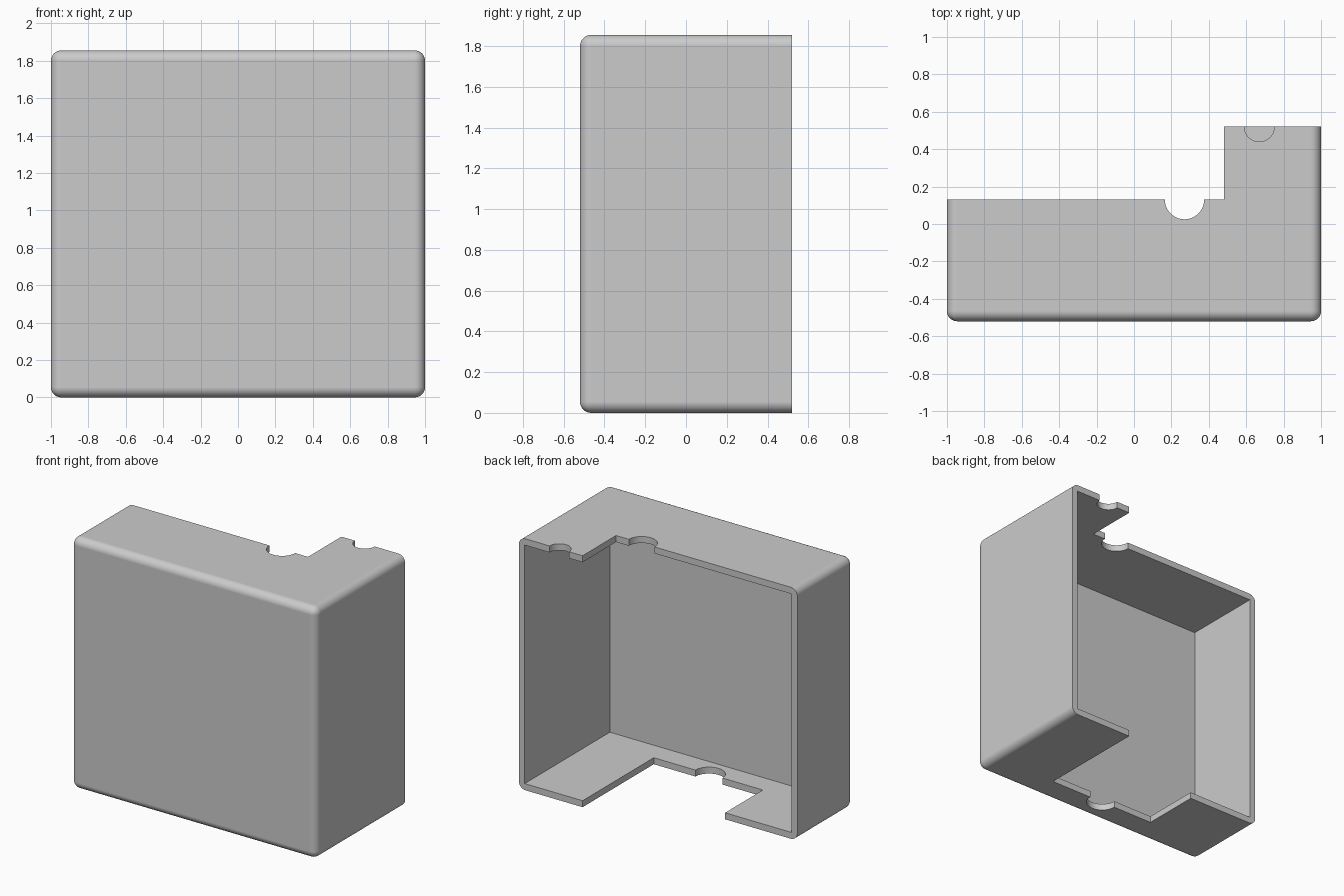
import bpy
import bmesh
from mathutils import Matrix, Vector

if "Cube" in bpy.data.objects:
    bpy.data.objects.remove(bpy.data.objects["Cube"], do_unlink=True)

# Overall sizes
HALF_W, HALF_D, HEIGHT = 1.0, 0.52, 1.855
WALL, ROUND = 0.048, 0.055
SIDE_END = 0.13      # back edge of the short side
TAB_X = 0.48         # inner edge of the long side's flanges
FLOOR_END = -0.31    # back edge of the floor opening

grey = bpy.data.materials.new("plain grey")
grey.use_nodes = True
grey.diffuse_color = (0.6, 0.6, 0.6, 1)
grey.node_tree.nodes["Principled BSDF"].inputs["Base Color"].default_value = (0.6, 0.6, 0.6, 1)


def make_object(name, bm):
    mesh = bpy.data.meshes.new(name)
    bm.to_mesh(mesh)
    bm.free()
    mesh.materials.append(grey)
    obj = bpy.data.objects.new(name, mesh)
    bpy.context.collection.objects.link(obj)
    return obj


def box_mesh(low, high):
    low, high = Vector(low), Vector(high)
    bm = bmesh.new()
    place = Matrix.Translation((low + high) / 2) @ Matrix.Diagonal((*(high - low), 1))
    bmesh.ops.create_cube(bm, size=1, matrix=place)
    return bm


def box_cutter(name, low, high):
    return make_object(name, box_mesh(low, high))


def notch_cutter(name, x, y, z, radius):
    bm = bmesh.new()
    bmesh.ops.create_cone(bm, cap_ends=True, segments=48, radius1=radius, radius2=radius,
                          depth=0.3, matrix=Matrix.Translation((x, y, z)))
    return make_object(name, bm)


# Cover block, rounded everywhere except around its back face
bm = box_mesh((-HALF_W, -HALF_D, 0), (HALF_W, HALF_D, HEIGHT))
edges = [e for e in bm.edges if any(v.co.y < 0 for v in e.verts)]
bmesh.ops.bevel(bm, geom=edges, offset=ROUND, segments=8, profile=0.5, affect='EDGES')
cover = make_object("cover_shell", bm)

# Cavity, cutaways and round cable notches
cutters = [
    box_cutter("cavity_cutter", (-HALF_W + WALL, -HALF_D + WALL, WALL),
               (HALF_W - WALL, 1, HEIGHT - WALL)),
    box_cutter("short_side_cutter", (-2, SIDE_END, -1), (TAB_X, 2, 3)),
    box_cutter("floor_cutter", (-0.41, FLOOR_END, -0.5), (TAB_X, 1, 0.5)),
    notch_cutter("top_notch_cutter", 0.27, SIDE_END, HEIGHT, 0.105),
    notch_cutter("tab_notch_cutter", 0.67, HALF_D, HEIGHT, 0.08),
    notch_cutter("floor_notch_cutter", 0.03, FLOOR_END, 0, 0.11),
]
bpy.context.view_layer.objects.active = cover
for cutter in cutters:
    cutter.hide_render = True
    mod = cover.modifiers.new(cutter.name, 'BOOLEAN')
    mod.operation = 'DIFFERENCE'
    mod.solver = 'EXACT'
    mod.object = cutter
    bpy.ops.object.modifier_apply(modifier=mod.name)
    bpy.data.objects.remove(cutter, do_unlink=True)

# Smooth rounds with crisp edges and even flat faces
bpy.ops.object.select_all(action='DESELECT')
cover.select_set(True)
bpy.ops.object.shade_smooth_by_angle(angle=0.6)
weighted = cover.modifiers.new("even_normals", 'WEIGHTED_NORMAL')
weighted.keep_sharp = True
